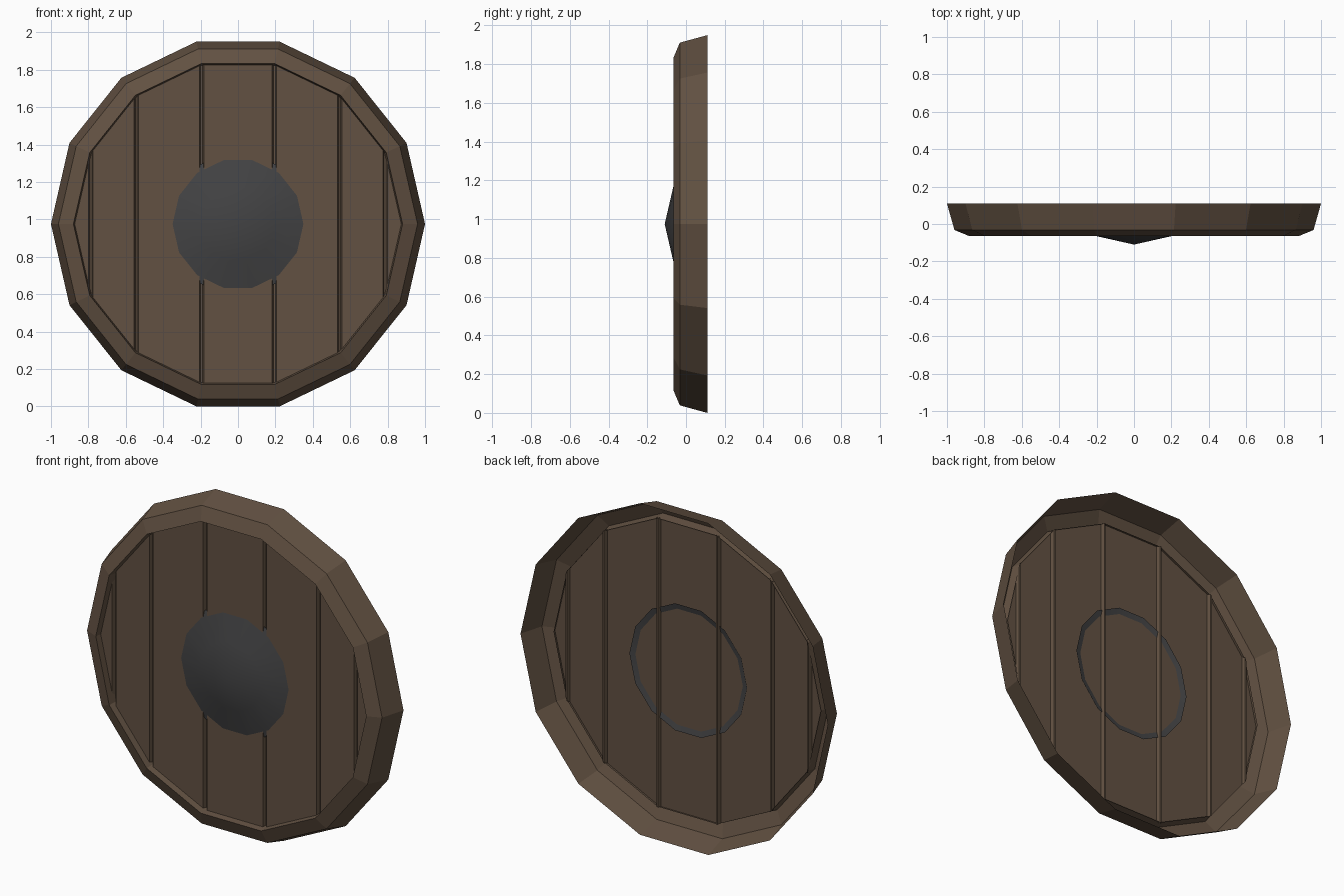
import bpy, math

if "Cube" in bpy.data.objects:
    bpy.data.objects.remove(bpy.data.objects["Cube"])

N = 14                                   # sides of the shield
CZ = math.cos(math.pi / N)               # centre height


def material(name, rgb):
    m = bpy.data.materials.new(name)
    m.diffuse_color = (*rgb, 1)
    m.use_nodes = True
    m.node_tree.nodes["Principled BSDF"].inputs["Base Color"].default_value = m.diffuse_color
    return m


wood = material("dark_wood", (0.122, 0.082, 0.054))
iron = material("dark_iron", (0.056, 0.056, 0.058))


def add_object(name, verts, faces, mat, smooth=False):
    me = bpy.data.meshes.new(name)
    me.from_pydata(verts, [], faces)
    me.validate()
    me.materials.append(mat)
    for p in me.polygons:
        p.use_smooth = smooth
    ob = bpy.data.objects.new(name, me)
    bpy.context.collection.objects.link(ob)
    return ob


def lathe(name, profile, mat, tip=None, smooth=False):
    """Sweep (radius, y) points, outside to inside, round the y axis."""
    verts, faces = [], []
    for r, y in profile:
        for i in range(N):
            a = 2 * math.pi * i / N
            verts.append((r * math.cos(a), y, CZ + r * math.sin(a)))
    for k in range(len(profile) - 1):
        for i in range(N):
            j = (i + 1) % N
            faces.append((k * N + i, k * N + j, (k + 1) * N + j, (k + 1) * N + i))
    if tip is not None:
        base = (len(profile) - 1) * N
        verts.append((0, tip, CZ))
        for i in range(N):
            faces.append((base + i, base + (i + 1) % N, len(verts) - 1))
    return add_object(name, verts, faces, mat, smooth)


# Rim: thin shell, open at the back, with a small lip down to the planks
lathe("rim", [(1.0, 0.11), (0.96, -0.032), (0.88, -0.065), (0.87, -0.012)], wood)

# Planks: one sheet with grooves running between the polygon corners
R, FRONT, DEEP = 0.873, -0.029, -0.009


def half_height(x):
    t = math.acos(max(-1, min(1, x / R))) / (2 * math.pi / N)
    k = min(int(t + 1e-9), N // 2 - 1)
    a0, a1 = 2 * math.pi * k / N, 2 * math.pi * (k + 1) / N
    x0, x1 = R * math.cos(a0), R * math.cos(a1)
    f = (x - x0) / (x1 - x0)
    return R * (math.sin(a0) * (1 - f) + math.sin(a1) * f)


columns = [(-R, FRONT), (R, FRONT)]
for k in range(1, N // 2):
    v = R * math.cos(2 * math.pi * k / N)
    columns += [(v - 0.012, FRONT), (v - 0.005, DEEP), (v + 0.005, DEEP), (v + 0.012, FRONT)]
columns.sort()
verts, faces = [], []
for x, y in columns:
    h = max(half_height(x), 0.0005)
    verts += [(x, y, CZ - h), (x, y, CZ + h)]
for i in range(len(columns) - 1):
    faces.append((2 * i, 2 * i + 2, 2 * i + 3, 2 * i + 1))
add_object("planks", verts, faces, wood)

# Boss: shallow iron cone whose edge dips just behind the planks
lathe("boss", [(0.383, -0.021), (0.2, -0.065)], iron, tip=-0.11, smooth=True)
